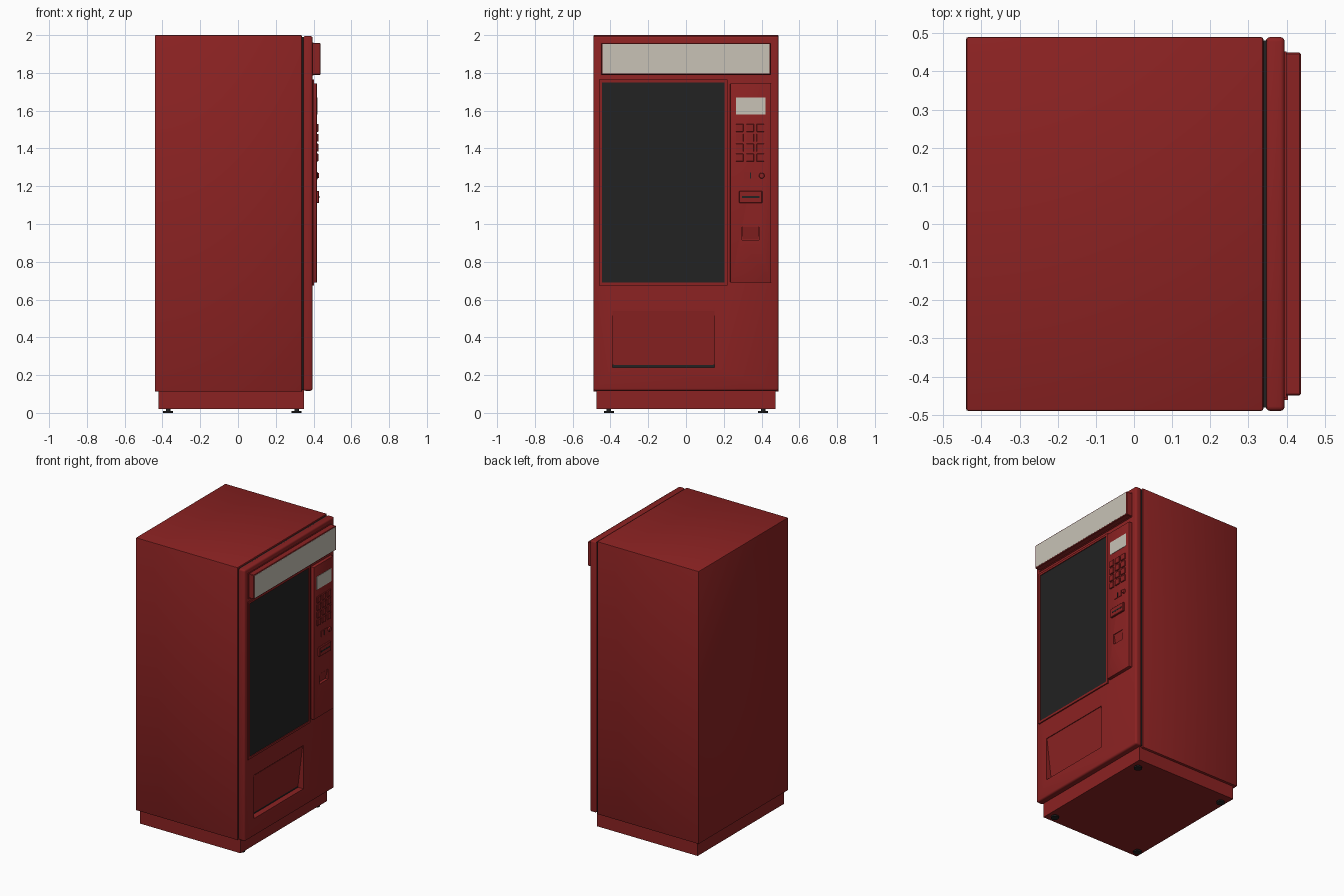
import bpy, bmesh, math

if "Cube" in bpy.data.objects:
    bpy.data.objects.remove(bpy.data.objects["Cube"])


def material(name, rgb):
    m = bpy.data.materials.new(name)
    m.diffuse_color = (*rgb, 1)
    m.use_nodes = True
    m.node_tree.nodes["Principled BSDF"].inputs["Base Color"].default_value = m.diffuse_color
    return m


RED = material("red paint", (0.26, 0.016, 0.016))
DARK = material("dark glass", (0.016, 0.016, 0.016))
CREAM = material("cream panel", (0.58, 0.545, 0.47))


def apply(ob, mod):
    bpy.context.view_layer.objects.active = ob
    bpy.ops.object.modifier_apply(modifier=mod.name)


def mesh_object(name, bm, mat):
    bmesh.ops.recalc_face_normals(bm, faces=bm.faces)
    me = bpy.data.meshes.new(name)
    bm.to_mesh(me)
    bm.free()
    me.materials.append(mat)
    ob = bpy.data.objects.new(name, me)
    bpy.context.collection.objects.link(ob)
    return ob


def smooth(ob):
    bpy.ops.object.select_all(action='DESELECT')
    ob.select_set(True)
    bpy.context.view_layer.objects.active = ob
    bpy.ops.object.shade_smooth_by_angle(angle=math.radians(35))


def box(name, x, y, z, mat=RED, bevel=0.0, segments=2):
    """Box from (min, max) ranges on each axis, with optional rounded edges."""
    bm = bmesh.new()
    bmesh.ops.create_cube(bm, size=1)
    for v in bm.verts:
        v.co = [r[0] if c < 0 else r[1] for c, r in zip(v.co, (x, y, z))]
    if bevel:
        bmesh.ops.bevel(bm, geom=bm.edges[:], offset=bevel, segments=segments,
                        profile=0.5, affect='EDGES')
    ob = mesh_object(name, bm, mat)
    if bevel:
        smooth(ob)
    return ob


def prism(name, profile, y, mat=RED):
    """Extrude an (x, z) profile along y."""
    bm = bmesh.new()
    face = bm.faces.new([bm.verts.new((px, y[0], pz)) for px, pz in profile])
    ext = bmesh.ops.extrude_face_region(bm, geom=[face])["geom"]
    bmesh.ops.translate(bm, vec=(0, y[1] - y[0], 0),
                        verts=[g for g in ext if isinstance(g, bmesh.types.BMVert)])
    return mesh_object(name, bm, mat)


def cylinder(name, centre, radius, depth, mat, along_x=False, top=1.0):
    bm = bmesh.new()
    bmesh.ops.create_cone(bm, cap_ends=True, segments=20, radius1=radius,
                          radius2=radius * top, depth=depth)
    ob = mesh_object(name, bm, mat)
    ob.location = centre
    if along_x:
        ob.rotation_euler.y = math.pi / 2
    smooth(ob)
    return ob


def cut(ob, cutter):
    mod = ob.modifiers.new("cut", 'BOOLEAN')
    mod.operation, mod.solver, mod.object = 'DIFFERENCE', 'EXACT', cutter
    apply(ob, mod)
    bpy.data.objects.remove(cutter)


# Cabinet, kick base and feet
box("cabinet", (-0.44, 0.339), (-0.49, 0.49), (0.112, 2.0), bevel=0.006)
box("kick_base", (-0.42, 0.35), (-0.473, 0.473), (0.02, 0.12))
for fx in (-0.37, 0.31):
    for fy in (-0.408, 0.408):
        cylinder("foot", (fx, fy, 0.005), 0.026, 0.01, DARK)
        cylinder("foot_stem", (fx, fy, 0.016), 0.012, 0.014, DARK)

# Door, with a gasket in the gap behind it
box("door_gasket", (0.33, 0.355), (-0.481, 0.481), (0.122, 1.99), DARK)
door = box("door", (0.345, 0.395), (-0.49, 0.49), (0.117, 1.995), bevel=0.012, segments=3)

# Delivery opening: flap slopes inwards towards the bottom
cut(door, prism("flap_cutter", [(0.42, 0.54), (0.39, 0.54), (0.353, 0.24), (0.42, 0.24)],
                (-0.39, 0.15)))
smooth(door)
prism("delivery_flap", [(0.391, 0.534), (0.386, 0.534), (0.352, 0.253), (0.358, 0.253)],
      (-0.382, 0.143))

# Lit sign box
box("sign_collar", (0.39, 0.399), (-0.455, 0.452), (1.785, 1.962))
box("sign_box", (0.39, 0.437), (-0.449, 0.449), (1.79, 1.958), bevel=0.003, segments=1)
box("sign_face", (0.434, 0.438), (-0.443, 0.443), (1.797, 1.952), CREAM)

# Window with raised frame
box("window_glass", (0.392, 0.398), (-0.447, 0.206), (0.688, 1.752), DARK)
for name, y, z in (("frame_left", (-0.461, -0.445), (0.675, 1.765)),
                   ("frame_right", (0.203, 0.219), (0.675, 1.765)),
                   ("frame_top", (-0.445, 0.203), (1.75, 1.765)),
                   ("frame_bottom", (-0.445, 0.203), (0.675, 0.69))):
    box(name, (0.39, 0.403), y, z)

# Control panel with coin return pocket
panel = box("control_panel", (0.385, 0.418), (0.234, 0.45), (0.69, 1.745), bevel=0.004)
cut(panel, box("return_cutter", (0.398, 0.45), (0.296, 0.387), (0.915, 0.985)))
smooth(panel)
prism("return_flap", [(0.416, 0.983), (0.412, 0.983), (0.399, 0.92), (0.403, 0.92)],
      (0.3, 0.383))
box("display", (0.415, 0.42), (0.264, 0.422), (1.58, 1.67), CREAM)

# Keypad
for row in range(4):
    for col in range(3):
        ky, kz = 0.284 + 0.055 * col, 1.509 - 0.0525 * row
        box("key", (0.415, 0.425), (ky - 0.02, ky + 0.02), (kz - 0.021, kz + 0.021),
            bevel=0.002, segments=1)

# Coin slot, return knob and bill slot
box("coin_plate", (0.415, 0.422), (0.308, 0.375), (1.236, 1.276))
box("coin_slot", (0.42, 0.423), (0.339, 0.344), (1.24, 1.272), DARK)
cylinder("return_knob", (0.421, 0.401, 1.256), 0.016, 0.014, RED, True, 0.8)
box("bill_acceptor", (0.415, 0.43), (0.28, 0.404), (1.112, 1.174), bevel=0.003, segments=1)
box("bill_slot", (0.428, 0.431), (0.296, 0.388), (1.138, 1.147), DARK)
